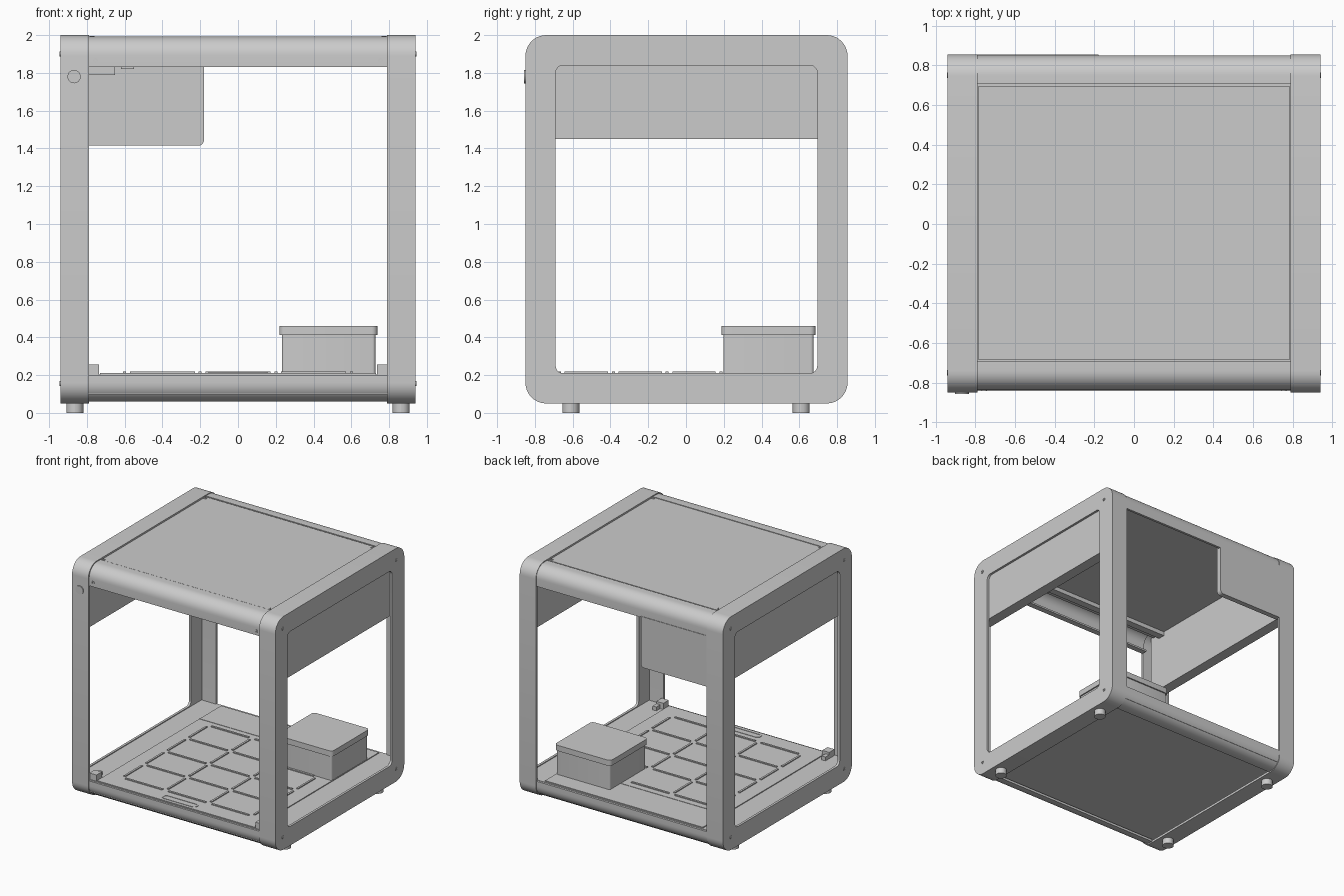
import bpy, bmesh, math

cube = bpy.data.objects.get("Cube")
if cube:
    bpy.data.objects.remove(cube, do_unlink=True)

grey = bpy.data.materials.new("plain grey")
grey.use_nodes = True
grey.diffuse_color = (0.6, 0.6, 0.6, 1)
grey.node_tree.nodes["Principled BSDF"].inputs["Base Color"].default_value = (0.6, 0.6, 0.6, 1)

# Maps profile coordinates (u, v) and depth w to x, y, z for each extrusion axis
AXES = {"x": lambda u, v, w: (w, u, v),
        "y": lambda u, v, w: (u, w, v),
        "z": lambda u, v, w: (u, v, w)}


def finish(name, bm):
    bmesh.ops.recalc_face_normals(bm, faces=bm.faces)
    mesh = bpy.data.meshes.new(name)
    bm.to_mesh(mesh)
    bm.free()
    mesh.materials.append(grey)
    obj = bpy.data.objects.new(name, mesh)
    bpy.context.collection.objects.link(obj)
    bpy.ops.object.select_all(action="DESELECT")
    obj.select_set(True)
    bpy.context.view_layer.objects.active = obj
    bpy.ops.object.shade_smooth_by_angle(angle=math.radians(30))


def rounded(u0, u1, v0, v1, radii, steps=10):
    """Outline from lower left, anticlockwise, one radius per corner."""
    if not isinstance(radii, tuple):
        radii = (radii,) * 4
    corners = [(u0, v0, 1, 1), (u1, v0, -1, 1), (u1, v1, -1, -1), (u0, v1, 1, -1)]
    pts = []
    for i, ((u, v, su, sv), r) in enumerate(zip(corners, radii)):
        if r == 0:
            pts.append((u, v))
            continue
        for k in range(steps + 1):
            a = math.pi + (i + k / steps) * math.pi / 2
            pts.append((u + su * r + r * math.cos(a), v + sv * r + r * math.sin(a)))
    return pts


def prism(name, pts, axis, w0, w1):
    bm = bmesh.new()
    ends = [[bm.verts.new(AXES[axis](u, v, w)) for u, v in pts] for w in (w0, w1)]
    for end in ends:
        bm.faces.new(end)
    n = len(pts)
    for i in range(n):
        j = (i + 1) % n
        bm.faces.new((ends[0][i], ends[0][j], ends[1][j], ends[1][i]))
    finish(name, bm)


def ring(name, outer, inner, axis, w0, w1):
    bm = bmesh.new()
    loops = [[bm.verts.new(AXES[axis](u, v, w)) for u, v in pts]
             for pts, w in ((outer, w0), (outer, w1), (inner, w1), (inner, w0))]
    n = len(outer)
    for k in range(4):
        a, b = loops[k], loops[(k + 1) % 4]
        for i in range(n):
            j = (i + 1) % n
            bm.faces.new((a[i], a[j], b[j], b[i]))
    finish(name, bm)


def box(name, x0, x1, y0, y1, z0, z1):
    prism(name, rounded(x0, x1, y0, y1, 0), "z", z0, z1)


def disc(name, u, v, r, axis, w0, w1, steps=6):
    prism(name, rounded(u - r, u + r, v - r, v + r, r, steps), axis, w0, w1)


def screw(name, u, v, axis, w, out):
    ring(name, rounded(u - .013, u + .013, v - .013, v + .013, .013, 4),
         rounded(u - .006, u + .006, v - .006, v + .006, .006, 4), axis, w, w + out * .004)


def curved_beam(name, y_out, y_in, z_open, z_end, wall=.02, r=.1, steps=10):
    """Thin sheet with a vertical face that curves into a horizontal one."""
    sy, sz = math.copysign(1, y_out), math.copysign(1, z_end - z_open)
    cy, cz = y_out - sy * r, z_end - sz * r
    skins = []
    for radius in (r, r - wall):
        arc = [(cy + sy * radius * math.cos(a), cz + sz * radius * math.sin(a))
               for a in (k / steps * math.pi / 2 for k in range(steps + 1))]
        skins.append([(arc[0][0], z_open)] + arc + [(y_in, arc[-1][1])])
    prism(name, skins[0] + skins[1][::-1], "x", -.79, .79)


# Hollow side frames: a flat ring, a wrapped rim, a window panel, feet and screws
outline = rounded(-.85, .855, .05, 2, .11)
for s, side in ((-1, "right"), (1, "left")):
    ring(side + "_frame_plate", outline, rounded(-.69, .695, .21, 1.84, .04), "x", s * .92, s * .94)
    ring(side + "_frame_rim", outline, rounded(-.83, .835, .07, 1.98, .09), "x", s * .79, s * .93)
    box(side + "_window_panel", *sorted((s * .83, s * .921)), -.78, .78, 1.45, 1.96)
    for e, end in ((-1, "front"), (1, "back")):
        disc(f"{end}_{side}_foot", s * .864, e * .61, .045, "z", 0, .06)
        screw(f"{end}_{side}_roof_screw", s * .772, e * .672, "z", 1.99, 1)
        for z in (.155, 1.9):
            screw(f"{end}_{side}_frame_screw", e * .75, z, "x", s * .94, s)
    screw(side + "_beam_screw", s * .755, 1.865, "y", -.838, -1)
    # Corner brackets at the front of the deck
    box(side + "_deck_bracket", *sorted((s * .735, s * .8)), -.82, -.75, .19, .255)
    box(side + "_deck_bracket_step", *sorted((s * .765, s * .8)), -.75, -.7, .19, .235)

# Roof: two curved beams with a plate between them and a liner below
curved_beam("front_top_beam", -.838, -.69, 1.83, 1.992)
curved_beam("back_top_beam", .85, .705, 1.83, 1.992)
box("roof_plate", -.785, .785, -.685, .695, 1.96, 1.99)
box("roof_liner", -.9, .9, -.75, .75, 1.95, 1.973)
box("front_beam_lip", -.79, .79, -.825, -.79, 1.83, 1.845)
box("roof_cross_rail", -.83, .83, -.68, -.62, 1.915, 1.955)

# Back cover with a corner unit and a small sensor behind it
prism("back_cover", rounded(-.8, -.18, 1.415, 1.84, (0, .03, 0, 0)), "y", .81, .854)
box("corner_unit", -.83, -.65, .62, .81, 1.79, 1.84)
box("back_sensor", -.62, -.55, .72, .81, 1.82, 1.84)

# Power button on the front right post
disc("power_button", -.868, 1.78, .035, "y", -.858, -.845, 8)

# Base: curved beams around a flat core, with the deck on top
curved_beam("front_base_beam", -.842, -.72, .2, .06)
curved_beam("back_base_beam", .85, .72, .2, .06)
box("base_core", -.925, .925, -.826, .832, .1, .203)
box("deck_plate", -.73, .73, -.82, .53, .19, .21)
box("deck_back_strip", -.73, .73, .535, .82, .19, .21)
ring("deck_handle_slot", rounded(-.16, .16, -.795, -.73, .032),
     rounded(-.15, .15, -.785, -.74, .022), "z", .208, .213)

# Raised guides that divide the deck into three columns and four rows
pitch_x, pitch_y, left, front = .4, .285, -.6, -.67
for row in range(5):
    for col in range(4):
        x, y = left + col * pitch_x, front + row * pitch_y
        if col < 3 and not (row == 4 and col == 2):
            box("row_guide", x + .028, x + pitch_x - .028, y - .008, y + .008, .205, .218)
        if row < 4 and not (row == 3 and col > 1):
            box("column_guide", x - .008, x + .008, y + .028, y + pitch_y - .028, .205, .218)

# Bin with lid at the back left of the deck
prism("bin_body", rounded(.232, .727, .198, .675, .015, 4), "z", .2, .42)
prism("bin_lid", rounded(.219, .738, .188, .686, .03, 6), "z", .413, .46)
